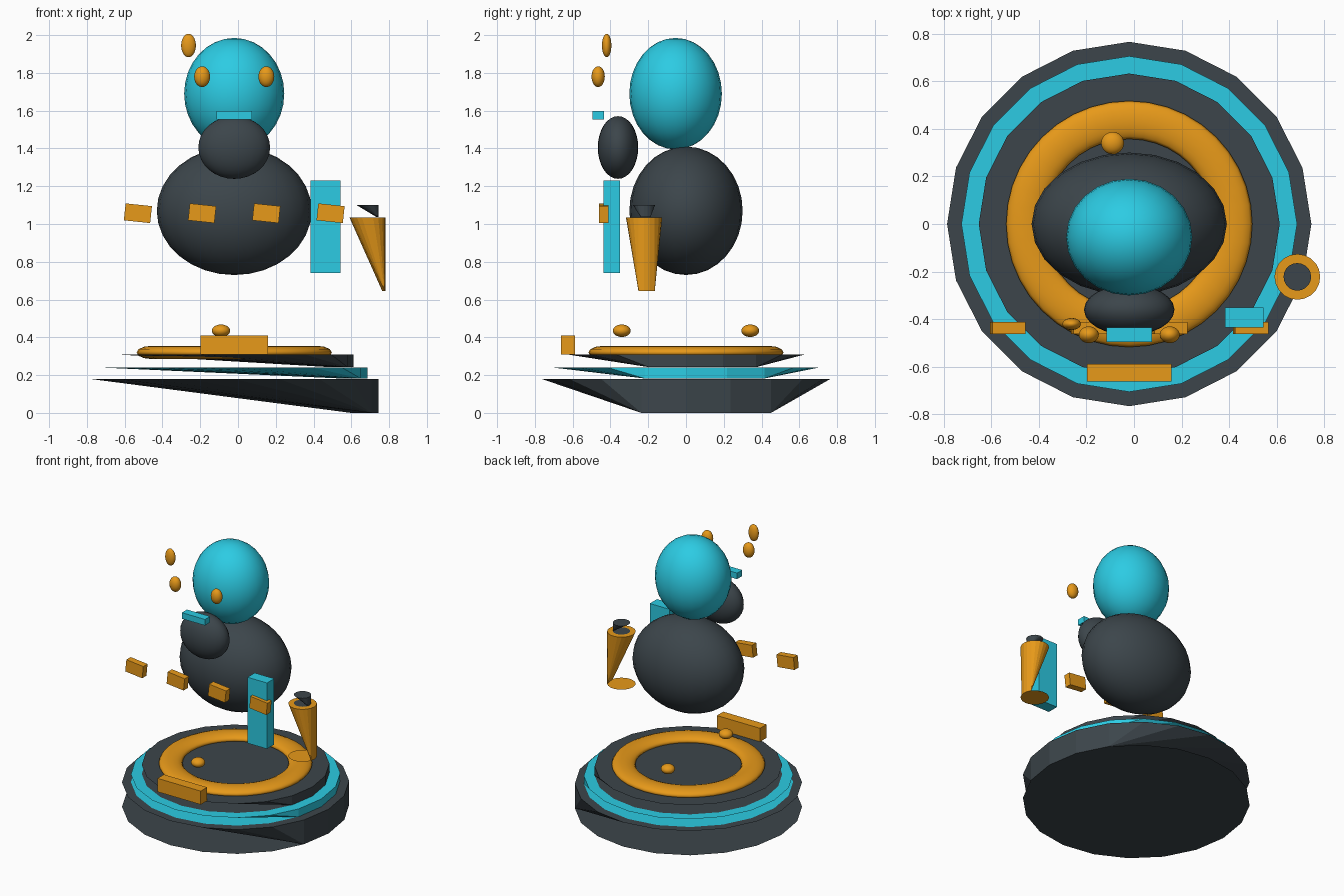
import bpy, bmesh
from math import sin, cos, radians, tau

if "Cube" in bpy.data.objects:
    bpy.data.objects.remove(bpy.data.objects["Cube"])

CX = -0.02  # axis of the body and base


def material(name, colour):
    m = bpy.data.materials.new(name)
    m.diffuse_color = (*colour, 1)
    m.use_nodes = True
    m.node_tree.nodes["Principled BSDF"].inputs["Base Color"].default_value = m.diffuse_color
    return m


DARK = material("charcoal", (0.045, 0.06, 0.07))
TEAL = material("teal", (0.025, 0.6, 0.77))
ORANGE = material("orange", (0.8, 0.32, 0.01))


def finish(bm, name, mat, smooth=False):
    me = bpy.data.meshes.new(name)
    bm.to_mesh(me)
    bm.free()
    for p in me.polygons:
        p.use_smooth = smooth
    me.materials.append(mat)
    ob = bpy.data.objects.new(name, me)
    bpy.context.collection.objects.link(ob)
    return ob


def ball(name, centre, radii, mat):
    bm = bmesh.new()
    bmesh.ops.create_uvsphere(bm, u_segments=24, v_segments=16, radius=1)
    for v in bm.verts:
        v.co = [c + r * k for c, r, k in zip(centre, radii, v.co)]
    finish(bm, name, mat, True)


def box(name, centre, size, mat, tilt=0):
    bm = bmesh.new()
    bmesh.ops.create_cube(bm, size=1)
    for v in bm.verts:
        v.co = [s * k for s, k in zip(size, v.co)]
    ob = finish(bm, name, mat)
    ob.location = centre
    ob.rotation_euler.y = radians(tilt)


def folded_disc(name, x, y, z0, z1, r, mat, n=20):
    """Two full round caps; the wall is closed only on the right and
    elsewhere folds inward to two lower corners."""
    bm = bmesh.new()
    low, top = [[bm.verts.new((x + r * cos(tau * i / n), y + r * sin(tau * i / n), z))
                 for i in range(n)] for z in (z0, z1)]
    bm.faces.new(low[::-1])
    bm.faces.new(top)
    # upright wall on the right
    for i in (-1, 0, 1):
        bm.faces.new((low[i], low[i + 1], top[i + 1], top[i]))
    # folded wall
    mid = n // 2
    for i in range(2, n - 1):
        bm.faces.new((low[2 if i < mid else -1], top[i + 1], top[i]))
    bm.faces.new((low[2], low[-1], top[mid]))
    finish(bm, name, mat)


# stepped base
folded_disc("base_lower", CX, 0, 0.0, 0.18, 0.765, DARK)
folded_disc("base_middle", CX, 0, 0.182, 0.24, 0.705, TEAL)
folded_disc("base_upper", CX, 0, 0.242, 0.31, 0.632, DARK)

# flattened ring on the base
bpy.ops.mesh.primitive_torus_add(major_segments=40, minor_segments=12,
                                 major_radius=0.437, minor_radius=0.08,
                                 location=(CX, 0, 0.32))
ring = bpy.context.object
ring.name = "base_ring"
ring.scale.z = 0.035 / 0.08
ring.data.materials.append(ORANGE)
bpy.ops.object.shade_smooth()

# knobs and front plate on the base
for label, y in (("front", -0.34), ("back", 0.34)):
    ball("base_knob_" + label, (-0.09, y, 0.435), (0.048, 0.047, 0.033), ORANGE)
box("base_plate", (CX, -0.625, 0.36), (0.355, 0.075, 0.10), ORANGE)

# body, head and muzzle
ball("body", (CX, 0, 1.07), (0.41, 0.30, 0.34), DARK)
ball("head", (CX, -0.055, 1.69), (0.265, 0.245, 0.295), TEAL)
ball("muzzle", (CX, -0.36, 1.405), (0.19, 0.107, 0.166), DARK)
box("mouth", (CX, -0.465, 1.577), (0.19, 0.06, 0.045), TEAL)

# eyes and floating bead
for label, s in (("left", -1), ("right", 1)):
    ball("eye_" + label, (CX + s * 0.17, -0.465, 1.78), (0.042, 0.035, 0.055), ORANGE)
ball("bead", (-0.262, -0.42, 1.945), (0.039, 0.025, 0.062), ORANGE)

# row of belt tiles
for i in range(4):
    box(f"belt_tile_{i + 1}", (-0.53 + 0.34 * i, -0.436, 1.057),
        (0.14, 0.05, 0.09), ORANGE, tilt=6)

# arm block with cup and its core
box("arm_block", (0.463, -0.393, 0.985), (0.16, 0.085, 0.49), TEAL)
folded_disc("cup", 0.686, -0.222, 0.645, 1.035, 0.096, ORANGE)
folded_disc("cup_core", 0.686, -0.222, 1.037, 1.10, 0.058, DARK)
